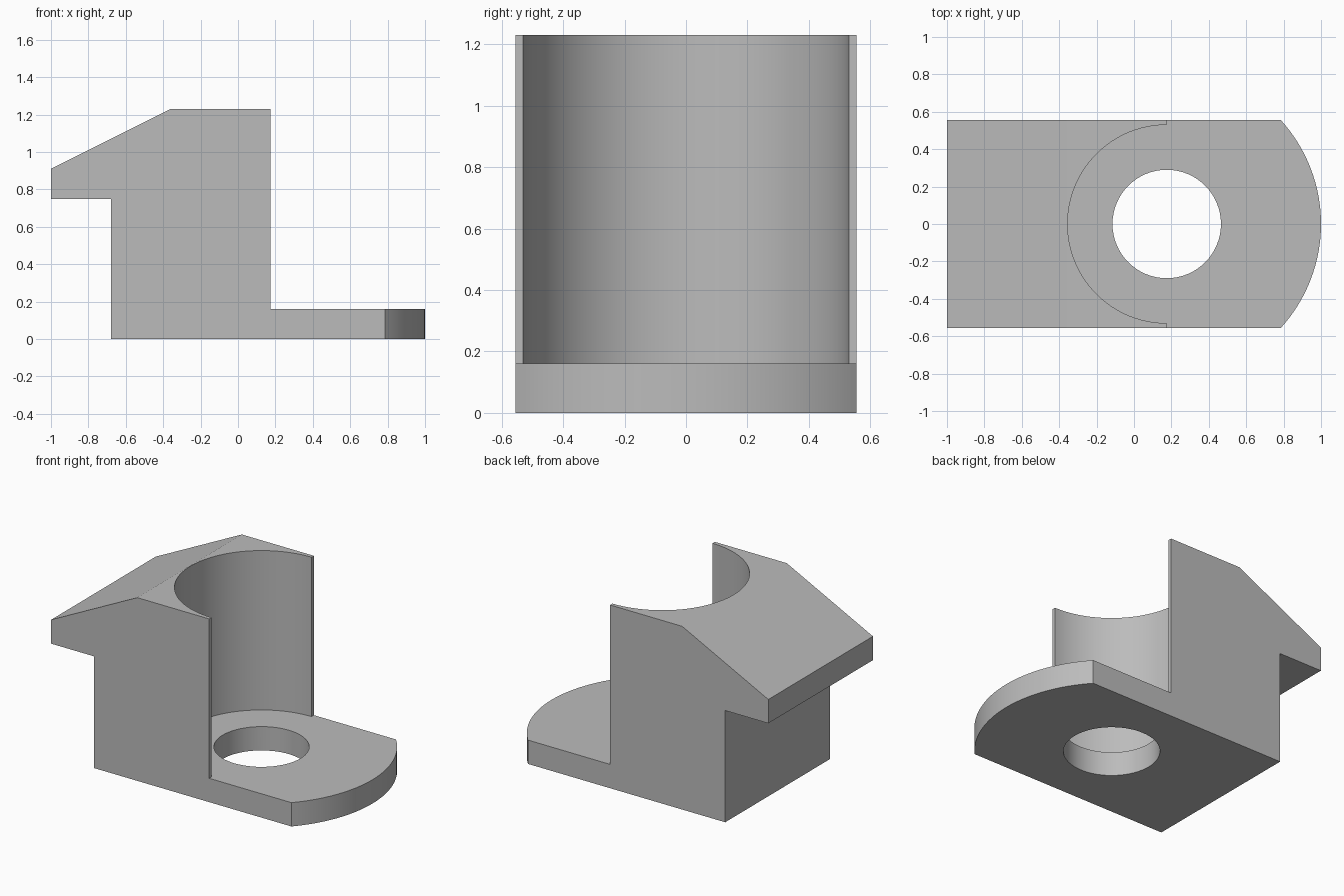
import bpy
import bmesh
from math import asin, cos, pi, radians, sin
from mathutils import Vector

if "Cube" in bpy.data.objects:
    bpy.data.objects.remove(bpy.data.objects["Cube"])

AXIS_X = 0.175       # shared centre of hole, bore and rounded nose
HALF_WIDTH = 0.555
BORE_RADIUS = 0.53
HOLE_RADIUS = 0.29
NOSE_RADIUS = 1 - AXIS_X
BASE_TOP = 0.16

grey = bpy.data.materials.new("plain grey")
grey.use_nodes = True
colour = (0.5, 0.5, 0.5, 1)
grey.diffuse_color = colour
grey.node_tree.nodes["Principled BSDF"].inputs["Base Color"].default_value = colour


def arc(radius, start, end, steps):
    angles = [start + (end - start) * i / steps for i in range(steps + 1)]
    return [(AXIS_X + radius * cos(a), radius * sin(a)) for a in angles]


def prism(name, points, direction):
    """Extrude a closed outline of 3D points along a direction."""
    bm = bmesh.new()
    face = bm.faces.new([bm.verts.new(p) for p in points])
    extruded = bmesh.ops.extrude_face_region(bm, geom=[face])["geom"]
    verts = [v for v in extruded if isinstance(v, bmesh.types.BMVert)]
    bmesh.ops.translate(bm, vec=Vector(direction), verts=verts)
    bmesh.ops.recalc_face_normals(bm, faces=bm.faces)
    mesh = bpy.data.meshes.new(name)
    bm.to_mesh(mesh)
    bm.free()
    mesh.materials.append(grey)
    obj = bpy.data.objects.new(name, mesh)
    bpy.context.collection.objects.link(obj)
    return obj


def upright(name, outline, bottom, top):
    return prism(name, [(x, y, bottom) for x, y in outline], (0, 0, top - bottom))


def carve(target, tool, operation):
    """Apply a boolean, then discard the tool."""
    tool.hide_render = True
    mod = target.modifiers.new(tool.name, "BOOLEAN")
    mod.operation = operation
    mod.solver = "EXACT"
    mod.object = tool
    bpy.context.view_layer.objects.active = target
    bpy.ops.object.modifier_apply(modifier=mod.name)
    bpy.data.objects.remove(tool)


# Side profile: block with a sloped, overhanging lip
side = [(-0.68, 0), (1.2, 0), (1.2, 1.23), (-0.36, 1.23),
        (-1, 0.91), (-1, 0.75), (-0.68, 0.75)]
bracket = prism("bracket_body", [(x, -0.8, z) for x, z in side], (0, 1.6, 0))

# Plan outline: straight sides and a rounded nose
corner = asin(HALF_WIDTH / NOSE_RADIUS)
plan = [(-1.5, HALF_WIDTH), (-1.5, -HALF_WIDTH)] + arc(NOSE_RADIUS, -corner, corner, 32)
carve(bracket, upright("plan_outline", plan, -0.5, 2), "INTERSECT")

# Open space above the base, ending in a half-round bore
notch = ([(AXIS_X, -1), (1.5, -1), (1.5, 1), (AXIS_X, 1)]
         + arc(BORE_RADIUS, pi / 2, 3 * pi / 2, 48))
carve(bracket, upright("bore_cutter", notch, BASE_TOP, 2), "DIFFERENCE")

# Round hole through the base
hole = arc(HOLE_RADIUS, 0, 2 * pi, 64)[:-1]
carve(bracket, upright("hole_cutter", hole, -0.5, 0.5), "DIFFERENCE")

# Smooth curved walls, keep the edges crisp
bpy.ops.object.select_all(action="DESELECT")
bracket.select_set(True)
bpy.context.view_layer.objects.active = bracket
bpy.ops.object.shade_smooth_by_angle(angle=radians(20))
